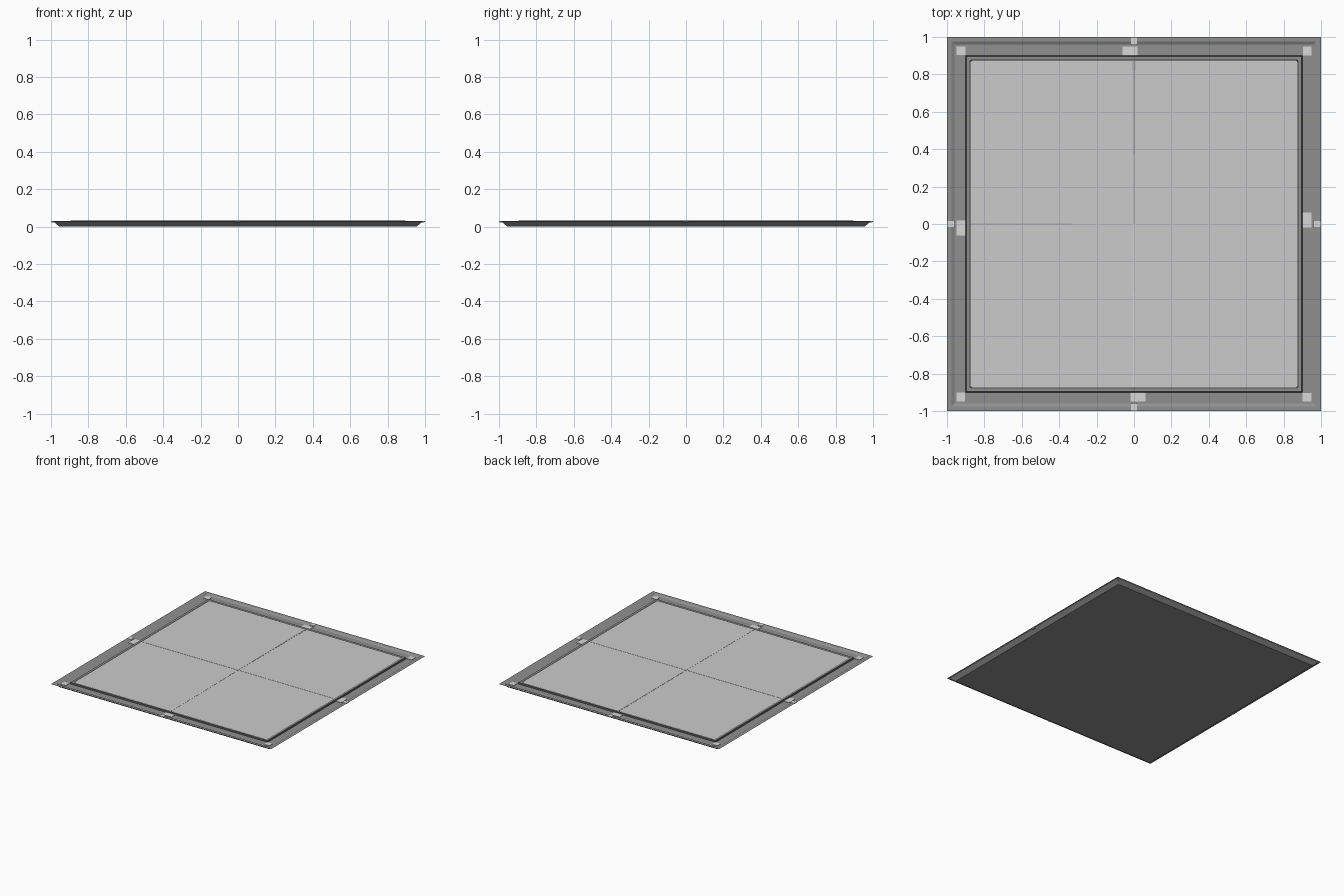
import bpy, bmesh, math
from mathutils import Matrix, Vector

if "Cube" in bpy.data.objects:
    bpy.data.objects.remove(bpy.data.objects["Cube"])


def material(name, v):
    m = bpy.data.materials.new(name)
    m.diffuse_color = (v, v, v, 1)
    m.use_nodes = True
    m.node_tree.nodes["Principled BSDF"].inputs["Base Color"].default_value = m.diffuse_color
    return m


frame_grey = material("frame_grey", 0.28)
dark_grey = material("seam_dark", 0.06)
panel_grey = material("panel_light", 0.60)
clip_grey = material("clip_pale", 0.68)
mid_grey = material("seam_mid", 0.40)


def finish(name, bm, mats):
    bmesh.ops.recalc_face_normals(bm, faces=bm.faces)
    me = bpy.data.meshes.new(name)
    bm.to_mesh(me)
    bm.free()
    for m in mats:
        me.materials.append(m)
    ob = bpy.data.objects.new(name, me)
    bpy.context.collection.objects.link(ob)
    return ob


def square_loop(bm, h, z, c):
    # square ring with slightly clipped corners
    pts = []
    for k in range(4):
        r = Matrix.Rotation(k * math.pi / 2, 3, 'Z')
        pts += [r @ Vector((h, -h + c, z)), r @ Vector((h, h - c, z))]
    return [bm.verts.new(p) for p in pts]


# Tray-shaped tile: half width, height, corner clip, material of next band
profile = [
    (0.955, 0.000, 0.001, 0),
    (0.985, 0.026, 0.001, 0),
    (1.000, 0.029, 0.001, 0),
    (0.976, 0.029, 0.001, 0),
    (0.960, 0.021, 0.001, 0),
    (0.901, 0.021, 0.001, 1),
    (0.895, 0.032, 0.001, 0),
    (0.880, 0.032, 0.008, 1),
    (0.874, 0.029, 0.008, 2),
]
bm = bmesh.new()
loops = [square_loop(bm, h, z, c) for h, z, c, _ in profile]
for a, b, p in zip(loops, loops[1:], profile):
    for i in range(8):
        j = (i + 1) % 8
        bm.faces.new((a[i], a[j], b[j], b[i])).material_index = p[3]
bm.faces.new(loops[0][::-1]).material_index = 0
bm.faces.new(loops[-1]).material_index = 2
finish("floor_tile", bm, [frame_grey, dark_grey, panel_grey])


def plate(bm, cx, cy, sx, sy, z0, z1, turn):
    mat = (Matrix.Rotation(turn, 4, 'Z') @ Matrix.Translation((cx, cy, (z0 + z1) / 2))
           @ Matrix.Diagonal((sx, sy, z1 - z0, 1)))
    bmesh.ops.create_cube(bm, size=1, matrix=mat)


# Pale clips in the channel and on the rim, repeated on four sides
bm = bmesh.new()
for k in range(4):
    t = k * math.pi / 2
    plate(bm, 0.924, -0.926, 0.048, 0.046, 0.020, 0.024, t)
    plate(bm, 0.022, -0.926, 0.080, 0.048, 0.020, 0.024, t)
    plate(bm, 0.0, -0.977, 0.034, 0.038, 0.023, 0.0305, t)
finish("clips", bm, [clip_grey])


# Thin tapering seams on the panel, wide at the edge and closing at the centre
def seam(name, turn, width, mat):
    bm = bmesh.new()
    r = Matrix.Rotation(turn, 3, 'Z')
    top = [(-width / 2, 0.872), (-width / 8, 0), (width / 8, 0), (width / 2, 0.872)]
    f = bm.faces.new([bm.verts.new(r @ Vector((x, y, 0.029))) for x, y in top])
    g = bmesh.ops.extrude_face_region(bm, geom=[f])
    for v in g["geom"]:
        if isinstance(v, bmesh.types.BMVert):
            v.co.z += 0.0012
    finish(name, bm, [mat])


seam("seam_back", 0, 0.014, mid_grey)
seam("seam_front", math.pi, 0.014, clip_grey)
seam("seam_left", math.pi / 2, 0.005, mid_grey)
seam("seam_right", -math.pi / 2, 0.004, panel_grey)
